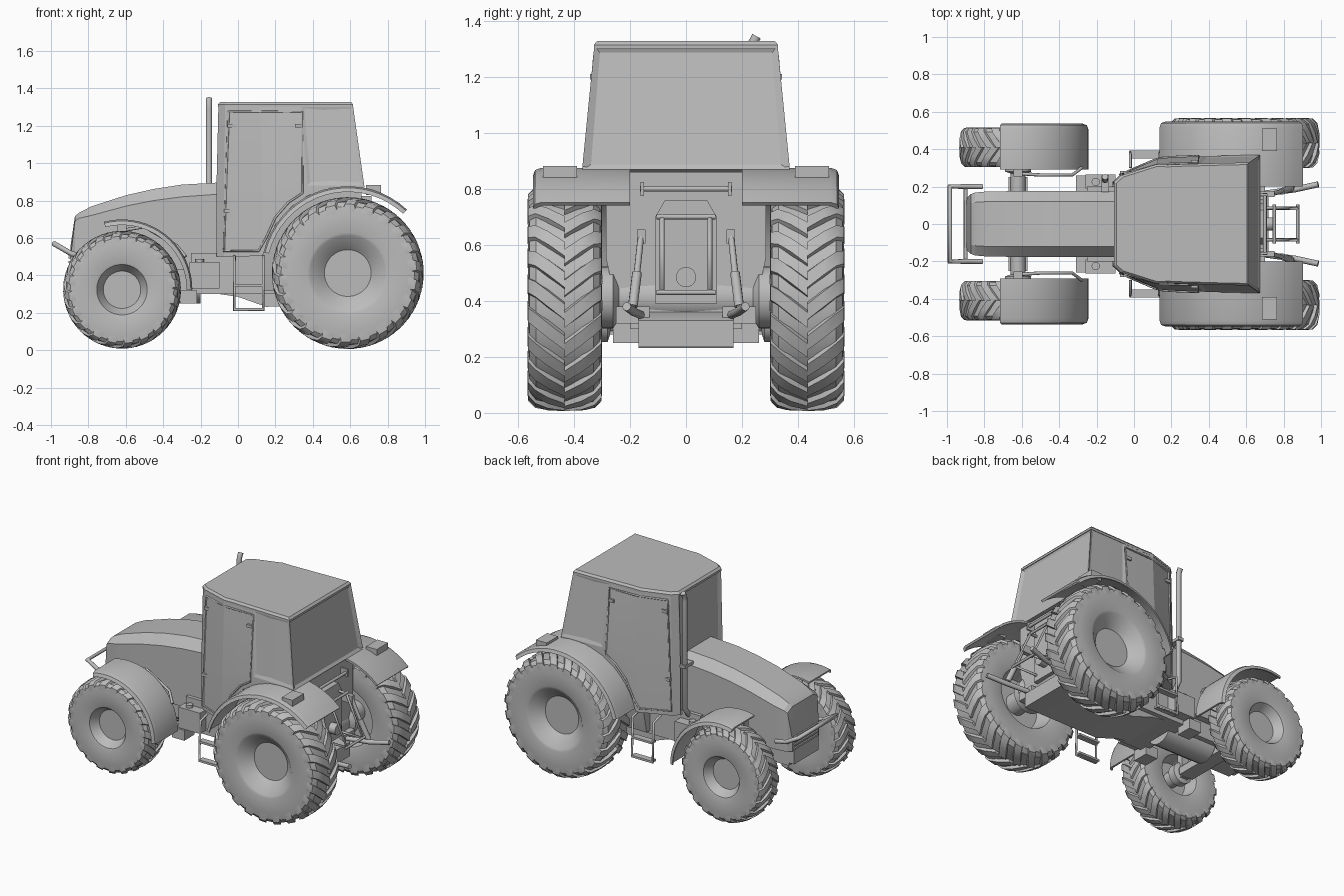
import bpy, bmesh
from math import sin, cos, pi, radians, sqrt
from mathutils import Vector

cube = bpy.data.objects.get("Cube")
if cube:
    bpy.data.objects.remove(cube)

grey = bpy.data.materials.new("plain_grey")
grey.use_nodes = True
grey.diffuse_color = (0.5, 0.5, 0.5, 1)
grey.node_tree.nodes["Principled BSDF"].inputs["Base Color"].default_value = (0.5, 0.5, 0.5, 1)


def finish(name, bm, mirror=False, angle=35):
    bmesh.ops.recalc_face_normals(bm, faces=bm.faces[:])
    mesh = bpy.data.meshes.new(name)
    bm.to_mesh(mesh)
    bm.free()
    mesh.materials.append(grey)
    for p in mesh.polygons:
        p.use_smooth = True
    mesh.set_sharp_from_angle(angle=radians(angle))
    obj = bpy.data.objects.new(name, mesh)
    bpy.context.collection.objects.link(obj)
    if mirror:
        mod = obj.modifiers.new("other_side", 'MIRROR')
        mod.use_axis = (False, True, False)
        mod.use_clip = False
        mod.use_mirror_merge = False
    return obj


def add_loft(bm, rings):
    rows = [[bm.verts.new(p) for p in ring] for ring in rings]
    n = len(rows[0])
    for a, b in zip(rows, rows[1:]):
        for i in range(n):
            j = (i + 1) % n
            bm.faces.new((a[i], a[j], b[j], b[i]))
    bm.faces.new(rows[0])
    bm.faces.new(rows[-1])


def loft(name, rings, mirror=False, angle=35):
    bm = bmesh.new()
    add_loft(bm, rings)
    return finish(name, bm, mirror, angle)


def box(name, lo, hi, mirror=False):
    ring = [(lo[0], lo[1]), (hi[0], lo[1]), (hi[0], hi[1]), (lo[0], hi[1])]
    return loft(name, [[(x, y, z) for x, y in ring] for z in (lo[2], hi[2])], mirror)


def tube(name, points, r, mirror=False):
    for s in ((1, -1) if mirror else (1,)):
        curve = bpy.data.curves.new(name, 'CURVE')
        curve.dimensions = '3D'
        curve.bevel_depth = r
        curve.bevel_resolution = 2
        curve.use_fill_caps = True
        spline = curve.splines.new('POLY')
        spline.points.add(len(points) - 1)
        for p, q in zip(spline.points, points):
            p.co = (q[0], q[1] * s, q[2], 1)
        curve.materials.append(grey)
        bpy.context.collection.objects.link(bpy.data.objects.new(name, curve))


def lathe(name, cx, cy, cz, profile, mirror=True, n=40):
    """Turn (offset, radius) pairs about an axis along y."""
    loft(name, [[(cx + r * cos(2 * pi * i / n), cy + o, cz + r * sin(2 * pi * i / n))
                 for i in range(n)] for o, r in profile], mirror)


# Wheels: dished tyre body plus chevron tread lugs
def wheel(name, cx, cy, cz, R, w, rim, disc, lugs):
    side = [(w * .93, rim), (w * .97, rim * 1.08), (w, R * .76), (w * .95, R * .88), (w * .78, R * .94), (0, R * .96)]
    inner = [(-o, r) for o, r in reversed(side[:-1])]
    lathe(name + "_tyre", cx, cy, cz,
          [(w * .4, disc * .1), (w * .4, disc)] + side + inner + [(-w * .1, rim * .85), (-w * .1, disc * .1)])
    bm = bmesh.new()
    pitch = 2 * pi / lugs
    for k in range(lugs):
        for s in (1, -1):
            rings = []
            base = k * pitch + (pitch * .25 if s > 0 else 0)
            for f, top, low, turn in ((0, 1, .94, 0), (.45, .995, .94, .45), (.8, .97, .9, .8), (.99, .91, .85, .95), (1.01, .83, .8, 1)):
                ring = []
                for rr, da in ((low, 0), (top, .06), (top, .54), (low, .62)):
                    a = base + pitch * (turn * .9 + da)
                    ring.append((cx + R * rr * cos(a), cy + s * w * f, cz + R * rr * sin(a)))
                rings.append(ring)
            add_loft(bm, rings)
    finish(name + "_tread", bm, True)


RX, RZ = .587, .412
FX, FZ = -.62, .323
wheel("rear", RX, .433, RZ, .406, .132, .2, .125, 22)
wheel("front", FX, .41, FZ, .315, .105, .135, .1, 20)

# Axles and hubs
lathe("rear_axle", RX, 0, RZ, [(0, .09), (.24, .08), (.26, .11), (.3, .11), (.3, .07), (.45, .07)])
lathe("front_axle", FX, 0, FZ, [(0, .04), (.27, .04), (.28, .07), (.33, .07), (.33, .05), (.41, .05)])
box("front_axle_beam", (FX - .05, -.25, .28), (FX + .05, .25, .33))
box("steering_post", (FX - .025, .255, .28), (FX + .025, .3, .67), True)


# Mudguards
def mudguard(name, cx, cz, r, start, end, y0, y1, t):
    rings = []
    for i in range(19):
        a = radians(start + (end - start) * i / 18)
        section = [(y0, r - t), (y0, r), (y1 - .03, r), (y1 - .008, r - .008), (y1, r - .03),
                   (y1 - .01, r - .03), (y1 - .035, r - t)]
        rings.append([(cx + q * cos(a), y, cz + q * sin(a)) for y, q in section])
    loft(name, rings, True)


mudguard("rear_mudguard", RX, RZ, .464, 166, 47, .2, .547, .015)
mudguard("front_mudguard", FX, FZ, .376, 0, 105, .292, .536, .013)
tube("front_mudguard_stay", [(FX, .27, .64), (-.5, .262, .66), (-.33, .262, .56), (-.28, .3, .5)], .009, True)
box("tail_lamp", (.685, .39, .83), (.765, .51, .882), True)

# Hood with chamfered top edges
hood = [(-.895, .5, .56, .14), (-.872, .69, .715, .16), (-.85, .705, .735, .168), (-.785, .72, .768, .174), (-.6, .77, .828, .176),
        (-.45, .80, .862, .176), (-.3, .82, .885, .176), (-.09, .835, .897, .176)]
loft("hood", [[(x, -w, .43), (x, -w, zs), (x, -w * .69, zt), (x, w * .69, zt), (x, w, zs), (x, w, .43)]
              for x, zs, zt, w in hood], angle=20)
for i in range(4):
    box("grille_slat", (-.905, -.125, .44 + i * .025), (-.89, .125, .452 + i * .025))
box("front_weight_block", (-.9, -.13, .34), (-.72, .13, .44))
tube("front_guard", [(-.81, -.2, .5), (-.89, -.2, .515), (-.985, -.2, .57), (-.985, .2, .57), (-.89, .2, .515), (-.81, .2, .5)], .014)
tube("front_guard_bar", [(-.9, -.205, .515), (-.9, .205, .515)], .011)

# Engine, gearbox and rear housing
box("engine", (-.86, -.13, .32), (0, .13, .5))
loft("engine_sump", [[(x, .1 * cos(k * pi / 8), .34 + .09 * sin(k * pi / 8)) for k in range(16)] for x in (-.56, -.2)])
box("gearbox", (-.25, -.2, .3), (.2, .2, .52))
loft("rear_housing", [[(x, -.235, .32), (x, -.285, .55), (x, -.285, .86), (x, .285, .86), (x, .285, .55), (x, .235, .32)]
                      for x in (.13, .66)])
keel = [(-.1, .3), (.0, .285), (.15, .232), (.72, .235), (.72, .33), (.66, .36), (-.1, .36)]
loft("belly_pan", [[(x, y, z) for x, z in keel] for y in (-.17, .17)])
box("side_tank", (-.26, .19, .33), (-.1, .265, .47), True)
box("tank_bracket", (-.31, .15, .25), (-.22, .26, .32), True)
loft("tank_cap", [[(-.205 + .022 * cos(k * pi / 6), .225 + .022 * sin(k * pi / 6), z) for k in range(12)] for z in (.46, .488)], True)

# Cab: tapered stations with a wheel-arch cutaway
plan = [(-.115, .225), (-.075, .262), (.13, .35), (.2, .356), (.29, .36), (.37, .362), (.5, .366), (.675, .37)]


def cab_point(x, z, out=0):
    t = max(0, (z - .88) / .43)
    base = min(max(x / (1 - .09 * t), plan[0][0]), plan[-1][0])
    for (xa, ya), (xb, yb) in zip(plan, plan[1:]):
        if xa <= base <= xb:
            y = ya + (yb - ya) * (base - xa) / (xb - xa)
    y *= 1 - .115 * t * min(1, (base + .115) / .3)
    return Vector((x, y + out, z))


rings = []
for x, _ in plan:
    arch = .466 ** 2 - (x - RX) ** 2
    low = max(.5, RZ + sqrt(arch)) if arch > 0 else .5
    side = [cab_point(x * (.91 if z > 1 else 1), z) for z in (low, .88, 1.31)]
    rings.append(side + [Vector((p.x, -p.y, p.z)) for p in reversed(side)])
bm = bmesh.new()
add_loft(bm, rings)
bmesh.ops.recalc_face_normals(bm, faces=bm.faces[:])
bm.normal_update()
for s in (1, -1):
    panes = [f for f in bm.faces if f.normal.y * s > .8 and f.calc_center_median().x > .37 and f.calc_center_median().z > 1]
    bmesh.ops.inset_region(bm, faces=panes, thickness=.025, depth=-.006)
ends = [f for f in bm.faces if len(f.verts) == 6]
bmesh.ops.inset_individual(bm, faces=ends, thickness=.03, depth=-.012)
finish("cab", bm, angle=15)

eaves = [cab_point(x * .91, 1.31) for x, _ in plan]
eaves += [Vector((p.x, -p.y, p.z)) for p in reversed(eaves)]
loft("cab_roof", [[(.25 + (p.x - .25) * k, p.y * k, z) for p in eaves] for k, z in ((1.005, 1.3), (1.005, 1.314), (.97, 1.328))], angle=15)

# Door outline, hinges and handle
door = [(-.05, 1.275), (-.075, .53), (.11, .53), (.15, .6), (.2, .71), (.27, .79), (.345, .84), (.343, 1.275), (.14, 1.275), (-.05, 1.275)]
tube("door_frame", [cab_point(x, z, .002) for x, z in door], .006, True)
for x, z in ((-.035, 1.2), (-.055, .745), (.325, 1.2)):
    p = cab_point(x, z)
    box("door_hinge", p - Vector((.02, .012, .01)), p + Vector((.02, .012, .01)), True)

# Boarding steps
tube("step_frame", [(-.02, .3, .5), (-.02, .375, .48), (-.02, .385, .215), (.135, .385, .215), (.135, .375, .48), (.135, .3, .5)], .008, True)
for z in (.212, .34):
    box("step_tread", (-.02, .35, z), (.135, .392, z + .014), True)

# Exhaust on one side only
tube("exhaust", [(-.155, .19, .5), (-.155, .235, .56), (-.155, .235, 1.29), (-.155, .238, 1.32), (-.155, .252, 1.345)], .017)
box("exhaust_clamp", (-.175, .17, .84), (-.135, .26, .86))

# Rear linkage
panel = [(-.11, .39), (-.11, .7), (-.075, .76), (.075, .76), (.11, .7), (.11, .39)]
loft("linkage_panel", [[(x, y, z) for y, z in panel] for x in (.64, .7)])
lathe_ring = [[(x, .036 * cos(k * pi / 10), .485 + .036 * sin(k * pi / 10)) for k in range(20)] for x in (.69, .75)]
loft("power_shaft", lathe_ring)
tube("linkage_top_bar", [(.7, -.165, .8), (.7, .165, .8)], .01)
box("top_bar_end", (.66, .15, .775), (.715, .162, .825), True)
tube("hitch_frame_side", [(.69, .085, .7), (.75, .085, .7), (.875, .085, .43), (.69, .085, .43)], .009, True)
for x, z in ((.75, .7), (.875, .43)):
    tube("hitch_crossbar", [(x, -.105, z), (x, .105, z)], .009)
box("lift_arm", (.64, .145, .605), (.75, .175, .655), True)
tube("lift_rod", [(.735, .16, .64), (.79, .175, .5), (.85, .195, .36)], .012, True)
tube("lift_rod_sleeve", [(.79, .175, .5), (.84, .19, .38)], .018, True)
tube("lower_arm", [(.6, .15, .345), (.86, .185, .36), (.985, .212, .38)], .016, True)
box("arm_bracket", (.6, .13, .32), (.7, .25, .38), True)
